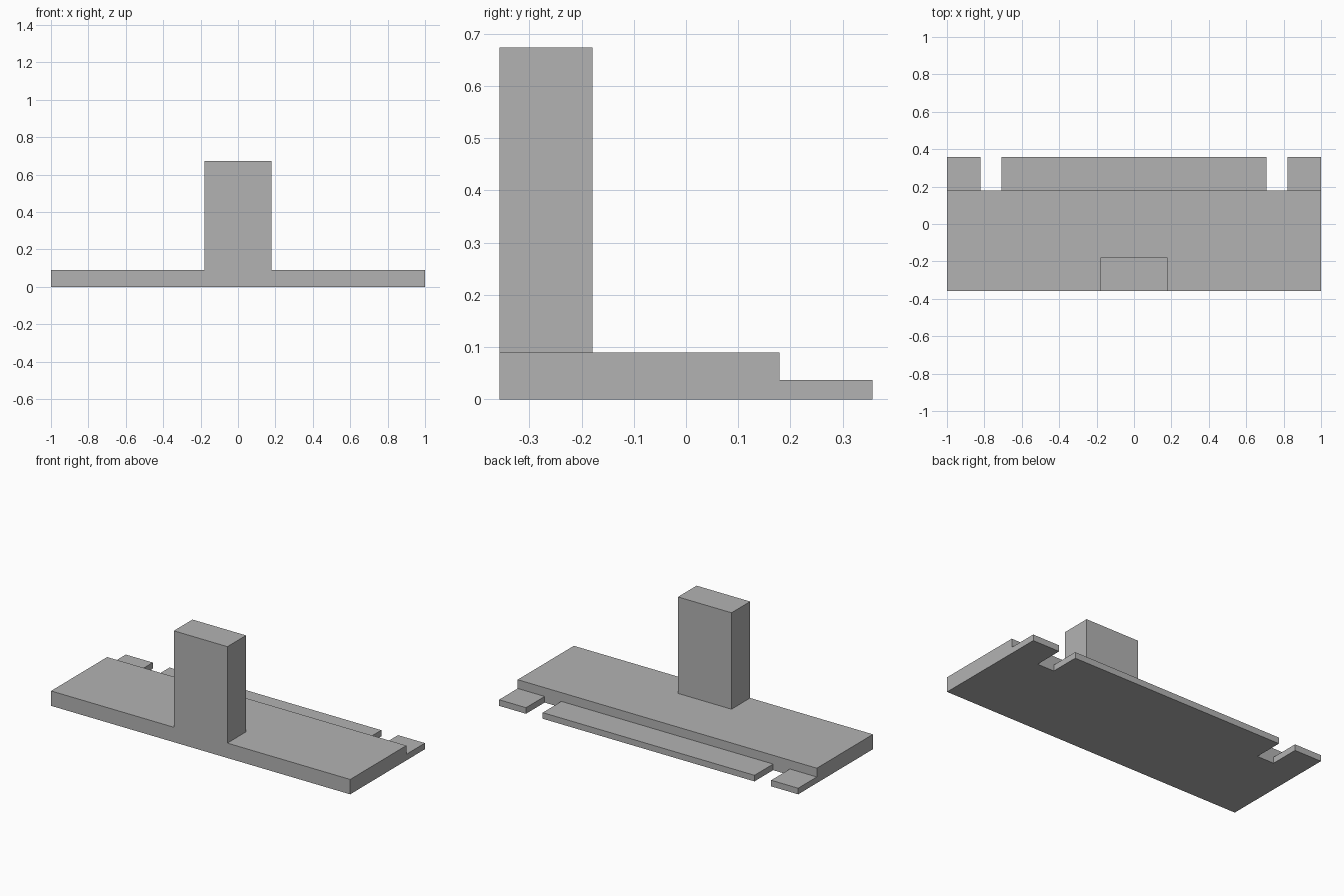
import bpy
import bmesh

cube = bpy.data.objects.get("Cube")
if cube:
    bpy.data.objects.remove(cube, do_unlink=True)

grey = bpy.data.materials.new("plain grey")
grey.use_nodes = True
colour = (0.45, 0.45, 0.45, 1)
grey.diffuse_color = colour
grey.node_tree.nodes["Principled BSDF"].inputs["Base Color"].default_value = colour

FRONT, STEP, BACK = -0.357, 0.179, 0.357
PLATE_TOP, LIP_TOP, POST_TOP = 0.09, 0.037, 0.673


def box(name, x, y, z):
    """Box spanning the given (low, high) ranges."""
    bm = bmesh.new()
    bmesh.ops.create_cube(bm, size=1)
    for v in bm.verts:
        v.co = [r[0] if c < 0 else r[1] for c, r in zip(v.co, (x, y, z))]
    mesh = bpy.data.meshes.new(name)
    bm.to_mesh(mesh)
    bm.free()
    mesh.materials.append(grey)
    obj = bpy.data.objects.new(name, mesh)
    bpy.context.collection.objects.link(obj)
    return obj


# Base plate, with the upright and the rear lip sections joined into it
base = box("base_with_upright", (-1, 1), (FRONT, STEP), (0, PLATE_TOP))
lip_y, lip_z = (0, BACK), (0, LIP_TOP)
additions = [
    box("upright", (-0.179, 0.179), (FRONT, -0.179), (0, POST_TOP)),
    box("center_lip", (-0.708, 0.708), lip_y, lip_z),
    box("left_lip", (0.82, 1), lip_y, lip_z),
    box("right_lip", (-1, -0.82), lip_y, lip_z),
]
for part in additions:
    union = base.modifiers.new("join " + part.name, 'BOOLEAN')
    union.operation = 'UNION'
    union.solver = 'EXACT'
    union.object = part

# Keep the joined surface and drop the helper boxes
bpy.context.view_layer.update()
evaluated = base.evaluated_get(bpy.context.evaluated_depsgraph_get())
joined = bpy.data.meshes.new_from_object(evaluated)
base.modifiers.clear()
base.data = joined
for part in additions:
    bpy.data.objects.remove(part, do_unlink=True)

# Merge coplanar faces so only true edges remain
bm = bmesh.new()
bm.from_mesh(joined)
bmesh.ops.dissolve_limit(bm, angle_limit=0.01, verts=bm.verts, edges=bm.edges)
bm.to_mesh(joined)
bm.free()
